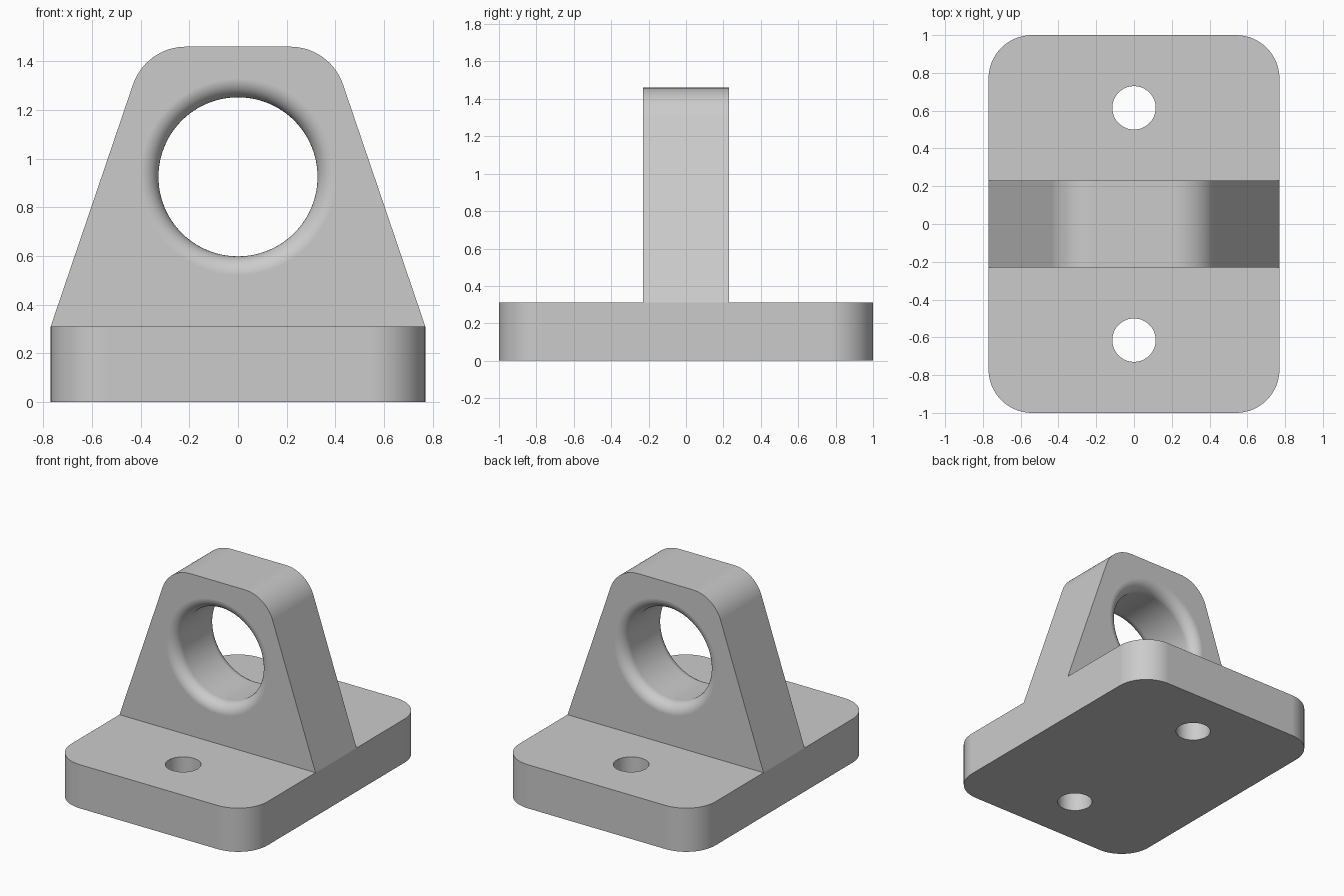
import bpy
import bmesh
from math import radians, sin, cos, tan, pi
from mathutils import Vector

cube = bpy.data.objects.get("Cube")
if cube:
    bpy.data.objects.remove(cube, do_unlink=True)

# Main sizes
HALF_X, HALF_Y, BASE_H = 0.77, 1.0, 0.31
LUG_HALF, LUG_TOP, LUG_TOP_X = 0.23, 1.46, 0.379
CORNER_R = 0.23
BORE_R, BORE_Z, BORE_FILLET = 0.327, 0.925, 0.077
BOLT_R, BOLT_Y = 0.115, 0.615

grey = bpy.data.materials.new("light grey")
grey.use_nodes = True
GREY = (0.6, 0.6, 0.6, 1)
grey.diffuse_color = GREY
grey.node_tree.nodes["Principled BSDF"].inputs["Base Color"].default_value = GREY


def make_object(name, bm):
    bmesh.ops.recalc_face_normals(bm, faces=bm.faces)
    mesh = bpy.data.meshes.new(name)
    bm.to_mesh(mesh)
    bm.free()
    mesh.materials.append(grey)
    obj = bpy.data.objects.new(name, mesh)
    bpy.context.collection.objects.link(obj)
    return obj


def rounded(corners, steps=16):
    """Outline of 2D corners, each given as (x, y, fillet radius)."""
    out = []
    for i, (x, y, r) in enumerate(corners):
        p = Vector((x, y))
        if r == 0:
            out.append(p)
            continue
        a = (Vector(corners[i - 1][:2]) - p).normalized()
        b = (Vector(corners[(i + 1) % len(corners)][:2]) - p).normalized()
        half = a.angle(b) / 2
        centre = p + (a + b).normalized() * (r / sin(half))
        start = p + a * (r / tan(half)) - centre
        end = p + b * (r / tan(half)) - centre
        sweep = pi - 2 * half
        for k in range(steps + 1):
            t = k / steps
            out.append(centre + (start * sin((1 - t) * sweep) + end * sin(t * sweep)) / sin(sweep))
    return out


def prism(name, outline, place, depth):
    """Extrude a 2D outline, mapped into space by place, along depth."""
    bm = bmesh.new()
    face = bm.faces.new([bm.verts.new(place(p)) for p in outline])
    new = bmesh.ops.extrude_face_region(bm, geom=[face])["geom"]
    bmesh.ops.translate(bm, vec=depth, verts=[v for v in new if isinstance(v, bmesh.types.BMVert)])
    return make_object(name, bm)


def lathe(name, profile, place, sides):
    """Closed solid of revolution; profile is (radius, distance along axis)."""
    bm = bmesh.new()
    rings = []
    for r, d in profile:
        angles = [2 * pi * k / sides for k in range(sides)]
        rings.append([bm.verts.new(place(r * cos(a), r * sin(a), d)) for a in angles])
    for lo, hi in zip(rings, rings[1:]):
        for k in range(sides):
            n = (k + 1) % sides
            bm.faces.new((lo[k], lo[n], hi[n], hi[k]))
    bm.faces.new(rings[0])
    bm.faces.new(rings[-1])
    return make_object(name, bm)


def cut(obj, cutter):
    mod = obj.modifiers.new("cut", 'BOOLEAN')
    mod.operation = 'DIFFERENCE'
    mod.solver = 'EXACT'
    mod.object = cutter
    bpy.context.view_layer.objects.active = obj
    bpy.ops.object.modifier_apply(modifier=mod.name)
    bpy.data.objects.remove(cutter, do_unlink=True)


def finish(obj):
    bpy.ops.object.select_all(action='DESELECT')
    obj.select_set(True)
    bpy.context.view_layer.objects.active = obj
    bpy.ops.object.shade_smooth_by_angle(angle=radians(30))
    weighted = obj.modifiers.new("flat faces", 'WEIGHTED_NORMAL')
    weighted.keep_sharp = True


# Base plate with rounded corners and two bolt holes
plate_corners = [(sx * HALF_X, sy * HALF_Y, CORNER_R)
                 for sx, sy in ((-1, -1), (1, -1), (1, 1), (-1, 1))]
base = prism("base_plate", rounded(plate_corners),
             lambda p: (p.x, p.y, 0), (0, 0, BASE_H))
for side in (-1, 1):
    cut(base, lathe("bolt_hole_cutter", [(BOLT_R, -0.1), (BOLT_R, BASE_H + 0.1)],
                    lambda x, y, d: (x, y + side * BOLT_Y, d), 48))
finish(base)

# Tapered upright lug with rounded shoulders
lug_corners = [(-HALF_X, BASE_H, 0), (HALF_X, BASE_H, 0),
               (LUG_TOP_X, LUG_TOP, CORNER_R), (-LUG_TOP_X, LUG_TOP, CORNER_R)]
lug = prism("upright_lug", rounded(lug_corners),
            lambda p: (p.x, -LUG_HALF, p.y), (0, 2 * LUG_HALF, 0))

# Bore with a rounded lip on both faces
lip = []
for k in range(11):
    t = k / 10 * pi / 2
    lip.append((BORE_R + BORE_FILLET * (1 - cos(t)),
                LUG_HALF - BORE_FILLET + BORE_FILLET * sin(t)))
lip.append((BORE_R + BORE_FILLET, LUG_HALF + 0.1))
bore = [(r, -d) for r, d in reversed(lip)] + lip
cut(lug, lathe("bore_cutter", bore, lambda x, z, d: (x, d, z + BORE_Z), 96))
finish(lug)
